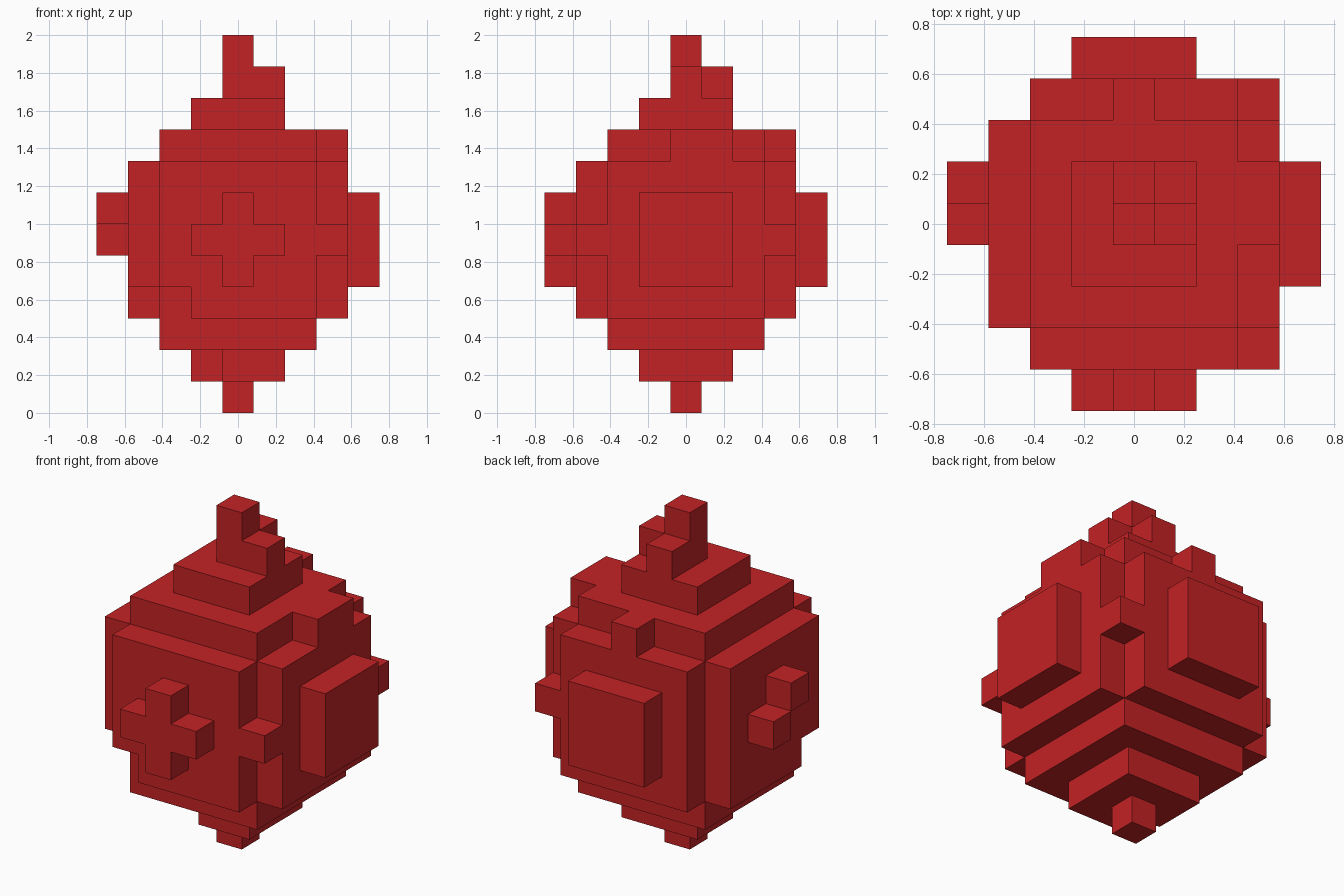
import bpy, bmesh
from mathutils import Vector

if "Cube" in bpy.data.objects:
    bpy.data.objects.remove(bpy.data.objects["Cube"], do_unlink=True)

U = 1 / 6  # edge of one block

red = bpy.data.materials.new("red")
red.use_nodes = True
colour = (0.55, 0.016, 0.018, 1)
red.diffuse_color = colour
red.node_tree.nodes["Principled BSDF"].inputs["Base Color"].default_value = colour


def box(x, y, z):
    """Blocks in inclusive ranges; a single number means one block."""
    spans = [(s, s) if isinstance(s, int) else s for s in (x, y, z)]
    rx, ry, rz = [range(a, b + 1) for a, b in spans]
    return {(i, j, k) for i in rx for j in ry for k in rz}


def build(name, cells):
    """Skin the outside of a set of blocks with square faces."""
    bm = bmesh.new()
    for c in cells:
        for axis in range(3):
            for sign in (-1, 1):
                n = Vector((0, 0, 0))
                n[axis] = sign
                if tuple(int(a + b) for a, b in zip(c, n)) in cells:
                    continue
                u, v = Vector((0, 0, 0)), Vector((0, 0, 0))
                u[(axis + 1) % 3] = sign
                v[(axis + 2) % 3] = 1
                mid = Vector(c) + Vector((0, 0, 0.5)) + n / 2
                corners = [mid + (a * u + b * v) / 2
                           for a, b in ((-1, -1), (1, -1), (1, 1), (-1, 1))]
                bm.faces.new([bm.verts.new(p * U) for p in corners])
    bmesh.ops.remove_doubles(bm, verts=bm.verts, dist=U / 100)
    mesh = bpy.data.meshes.new(name)
    bm.to_mesh(mesh)
    bm.free()
    mesh.materials.append(red)
    bpy.context.collection.objects.link(bpy.data.objects.new(name, mesh))


# main body: cross-shaped plan, chipped at the lower front corner
wide, core, small = (-3, 3), (-2, 2), (-1, 1)
body = box(wide, core, (3, 7)) | box(core, wide, (3, 7))
body -= {(-3, -2, 3), (-2, -3, 3)}
build("body", body)

# stepped top with two outgrowths over the edge
build("upper_step", box(core, core, 8) | box(3, (0, 1), 8) | box(0, 3, 8))

# crown and stalk
build("crown", box(small, small, 9))
build("stalk", box(0, 0, (10, 11)) | box(1, 0, 10) | box(0, 1, 10))

# stepped underside ending in a tip
build("lower_step", box(core, core, 2))
build("bottom_step", box(small, small, 1) - {(-1, -1, 1)})
build("bottom_tip", box(0, 0, 0))

# raised shapes on the four sides
build("front_cross", box(0, -4, (4, 6)) | box(small, -4, 5))
build("left_plate", box(4, small, (4, 6)))
build("back_plate", box(small, 4, (4, 6)))
build("right_knobs", box(-4, 1, 5) | box(-4, 0, 6))

# single blocks in the corner grooves
for side, y in (("front", -3), ("back", 3)):
    build(side + "_corner_block", box(3, y, 5))
